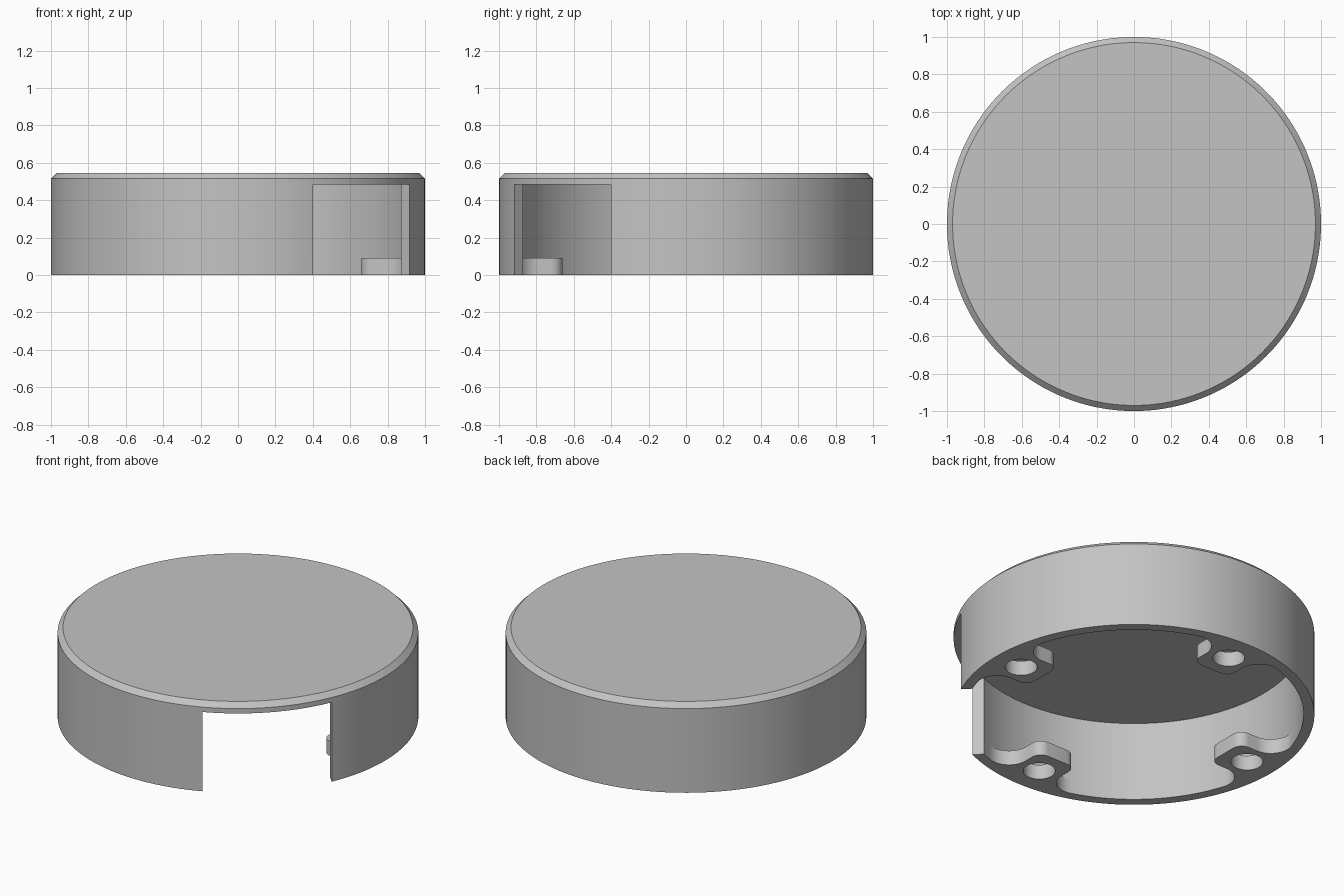
import bpy, bmesh
from math import sin, cos, asin, atan2, sqrt, pi, radians

old = bpy.data.objects.get("Cube")
if old:
    bpy.data.objects.remove(old, do_unlink=True)

# Main dimensions
R_OUT, R_IN, R_TOP = 1.0, 0.94, 0.97
Z_CEIL, Z_BEVEL, Z_TOP = 0.485, 0.515, 0.545
SLOT_HALF, SLOT_DIR = 0.364, radians(-45)

grey = bpy.data.materials.new("plain_grey")
grey.use_nodes = True
colour = (0.55, 0.55, 0.55, 1)
grey.diffuse_color = colour
grey.node_tree.nodes["Principled BSDF"].inputs["Base Color"].default_value = colour


def finish(bm, name):
    bmesh.ops.recalc_face_normals(bm, faces=bm.faces[:])
    mesh = bpy.data.meshes.new(name)
    bm.to_mesh(mesh)
    bm.free()
    mesh.materials.append(grey)
    obj = bpy.data.objects.new(name, mesh)
    bpy.context.collection.objects.link(obj)
    bpy.ops.object.select_all(action="DESELECT")
    obj.select_set(True)
    bpy.context.view_layer.objects.active = obj
    bpy.ops.object.shade_smooth_by_angle(angle=radians(30))
    return obj


def arc(cx, cy, r, start, end, steps):
    angles = [start + (end - start) * i / steps for i in range(steps + 1)]
    return [(cx + r * cos(a), cy + r * sin(a)) for a in angles]


def strip(bm, low, high, closed=False):
    n = len(low)
    for i in range(n if closed else n - 1):
        j = (i + 1) % n
        bm.faces.new((low[i], low[j], high[j], high[i]))


def build_cap():
    bm = bmesh.new()

    def ring(points, z, scale=1.0):
        return [bm.verts.new((x * scale, y * scale, z)) for x, y in points]

    def wall_arc(r, steps):
        gap = asin(SLOT_HALF / r)
        return arc(0, 0, r, SLOT_DIR + gap, SLOT_DIR + 2 * pi - gap, steps)

    n = 132
    gap = asin(SLOT_HALF / R_OUT)
    outer, inner = wall_arc(R_OUT, n), wall_arc(R_IN, n)
    opening = arc(0, 0, R_OUT, SLOT_DIR - gap, SLOT_DIR + gap, 18)[1:-1]

    # Side wall, open at the slot
    out_low, in_low = ring(outer, 0), ring(inner, 0)
    in_high = ring(inner, Z_CEIL)
    rim = ring(outer + opening, Z_CEIL)
    strip(bm, out_low, rim[:n + 1])
    strip(bm, in_low, in_high)
    strip(bm, out_low, in_low)
    for i in (0, n):
        bm.faces.new((out_low[i], rim[i], in_high[i], in_low[i]))

    # Lid with bevelled edge
    shoulder = ring(outer + opening, Z_BEVEL)
    crown = ring(outer + opening, Z_TOP, R_TOP)
    strip(bm, rim, shoulder, True)
    strip(bm, shoulder, crown, True)
    bm.faces.new(crown)
    bm.faces.new(in_high + rim[n:] + [rim[0]])
    return finish(bm, "round_cap")


def lug_outline():
    end, half, corner, fillet = 0.66, 0.13, 0.06, 0.12
    fy = half + fillet
    fx = sqrt((R_IN - fillet) ** 2 - fy ** 2)
    spread = atan2(fy, fx)
    side = arc(end + corner, half - corner, corner, pi, pi / 2, 8)
    side += arc(fx, fy, fillet, -pi / 2, spread, 14)
    side += arc(0, 0, R_IN + 0.005, spread, 0, 10)
    return side + [(x, -y) for x, y in reversed(side[:-1])]


def build_lug(name, turn):
    bm = bmesh.new()
    hole = arc(0.817, 0, 0.089, 0, 2 * pi, 40)[:-1]
    # Flat plate with a round screw hole, then thickened upward
    for loop in (lug_outline(), hole):
        verts = [bm.verts.new((x, y, 0)) for x, y in loop]
        for a, b in zip(verts, verts[1:] + verts[:1]):
            bm.edges.new((a, b))
    bmesh.ops.triangle_fill(bm, edges=bm.edges[:], use_beauty=True)
    grown = bmesh.ops.extrude_face_region(bm, geom=bm.faces[:], use_keep_orig=True)
    top = [v for v in grown["geom"] if isinstance(v, bmesh.types.BMVert)]
    bmesh.ops.translate(bm, verts=top, vec=(0, 0, 0.09))
    obj = finish(bm, name)
    obj.rotation_euler.z = turn


build_cap()
for k, side in enumerate(("left", "back", "right", "front")):
    build_lug(side + "_screw_lug", k * pi / 2)
